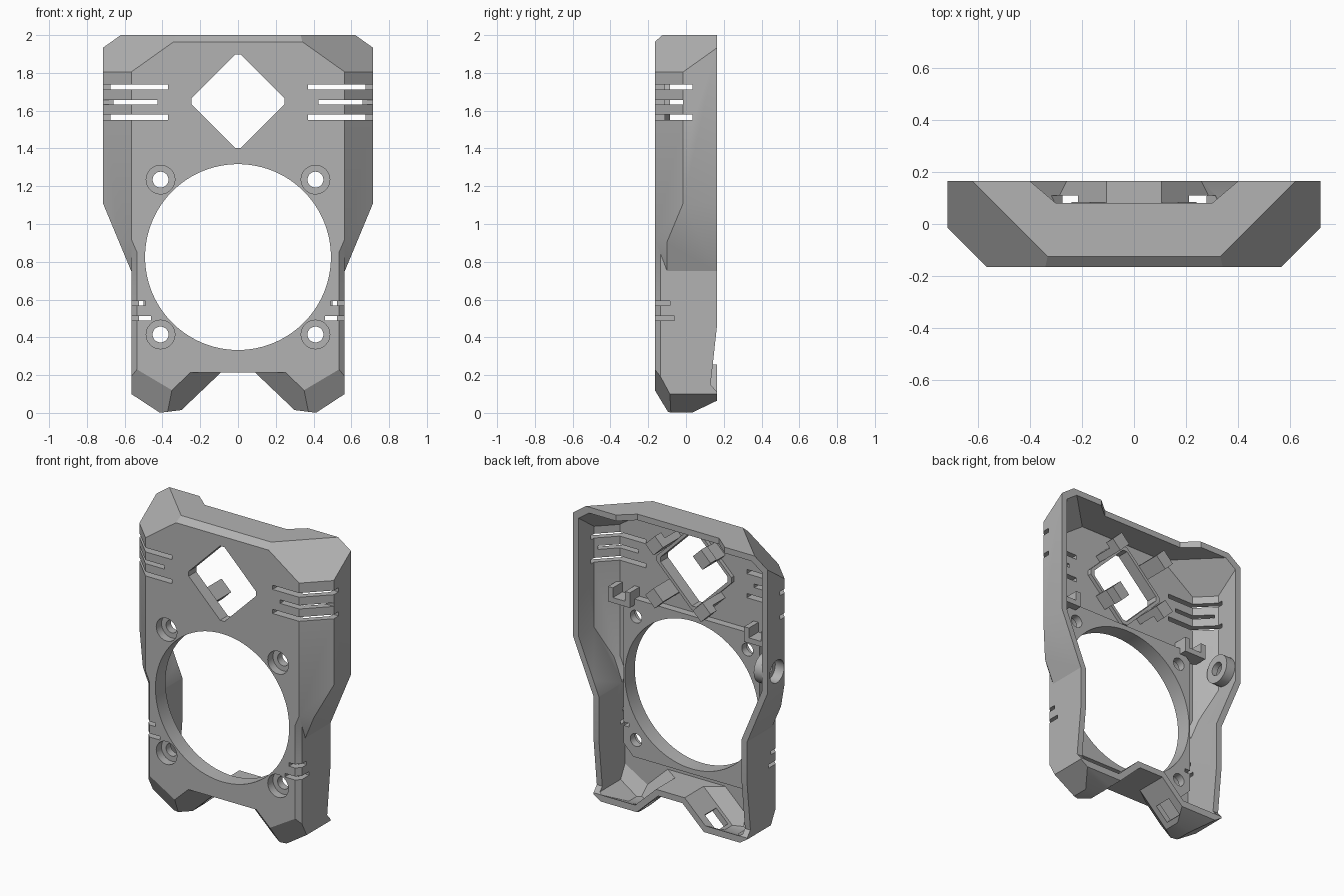
import bpy, bmesh, math
from mathutils import Vector, Matrix

cube = bpy.data.objects.get("Cube")
if cube:
    bpy.data.objects.remove(cube, do_unlink=True)

grey = bpy.data.materials.new("plain grey")
grey.use_nodes = True
COLOUR = (0.45, 0.45, 0.45, 1)
grey.diffuse_color = COLOUR
grey.node_tree.nodes["Principled BSDF"].inputs["Base Color"].default_value = COLOUR

WALL, PLATE, FRONT, BACK = 0.04, 0.055, -0.165, 0.165


def finish(bm, name):
    bmesh.ops.recalc_face_normals(bm, faces=bm.faces)
    mesh = bpy.data.meshes.new(name)
    bm.to_mesh(mesh)
    bm.free()
    mesh.materials.append(grey)
    obj = bpy.data.objects.new(name, mesh)
    bpy.context.collection.objects.link(obj)
    return obj


def convex(name, planes, inner):
    """Solid bounded by planes (normal, distance, wall); inner moves each plane in by its wall."""
    sides = []
    for n, d, wall in planes:
        n = Vector(n)
        sides.append((n.normalized(), d / n.length - (wall if inner else 0)))
    corners = []
    for i, (a, da) in enumerate(sides):
        for j, (b, db) in enumerate(sides[:i]):
            for c, dc in sides[:j]:
                m = Matrix((a, b, c))
                if abs(m.determinant()) < 1e-4:
                    continue
                p = m.inverted() @ Vector((da, db, dc))
                inside = all(n.dot(p) < d + 1e-5 for n, d in sides)
                if inside and all((p - q).length > 1e-4 for q in corners):
                    corners.append(p)
    bm = bmesh.new()
    verts = [bm.verts.new(p) for p in corners]
    bmesh.ops.convex_hull(bm, input=verts)
    bmesh.ops.dissolve_limit(bm, angle_limit=0.01, verts=bm.verts, edges=bm.edges)
    return finish(bm, name)


def prism(name, pts, axis, lo, hi):
    """Extrude a 2D outline along x, y or z."""
    place = {"x": lambda a, b, c: (c, a, b), "y": lambda a, b, c: (a, c, b),
             "z": lambda a, b, c: (a, b, c)}[axis]
    bm = bmesh.new()
    near, far = [[bm.verts.new(place(a, b, c)) for a, b in pts] for c in (lo, hi)]
    bm.faces.new(near)
    bm.faces.new(far)
    for i in range(len(pts)):
        bm.faces.new((near[i - 1], near[i], far[i], far[i - 1]))
    return finish(bm, name)


def circle(x, z, r, n=32):
    return [(x + r * math.cos(i * math.tau / n), z + r * math.sin(i * math.tau / n)) for i in range(n)]


def box(name, x0, x1, y0, y1, z0, z1):
    return prism(name, [(x0, y0), (x1, y0), (x1, y1), (x0, y1)], "z", z0, z1)


def combine(target, other, op):
    mod = target.modifiers.new("combine", "BOOLEAN")
    mod.object, mod.operation, mod.solver = other, op, "EXACT"
    bpy.context.view_layer.objects.active = target
    bpy.ops.object.modifier_apply(modifier=mod.name)
    bpy.data.objects.remove(other, do_unlink=True)


def flip(planes):
    return [((-n[0], n[1], n[2]), d, w) for n, d, w in planes]


# Bounding planes of the shell
ends = [((0, -1, 0), -FRONT, PLATE), ((0, 1, 0), BACK, -0.1)]
upper_side = [((1, 0, 0), 0.715, WALL), ((1, -1, 0), 0.73, WALL), ((1, -1, 1.406), 3.268, WALL),
              ((1, 0, -0.4167), 0.2525, WALL), ((1, -1.12, -0.43), 0.354, WALL)]
upper = ends + upper_side + flip(upper_side) + [
    ((0, 0, 1), 2, WALL), ((0, -0.875, 1), 2.109, WALL), ((0, 0, -1), -0.75, -0.05)]
lower_side = [((1, 0, 0), 0.565, WALL), ((1, -1, 0), 0.7, WALL), ((0.32, -1, -0.54), 0.212, WALL)]
lower = ends + lower_side + flip(lower_side) + [((0, 0, -1), -0.215, WALL), ((0, 0, 1), 0.92, -0.02)]
foot = ends + lower_side + [
    ((-1, -1.4, -1.05), -0.245, WALL), ((-1, 0, -1.05), -0.315, WALL), ((0.655, 0, -1), 0.27, WALL),
    ((-0.125, 0, -1), -0.0525, WALL), ((0, 0.48, -1), 0.014, WALL), ((0, 0, 1), 0.4, -0.05)]


def merged(name, inner):
    whole = convex(name, upper, inner)
    for body in (lower, foot, flip(foot)):
        combine(whole, convex("body", body, inner), "UNION")
    return whole


# Hollow shell, open at the back
shell = merged("shell", False)
combine(shell, merged("cavity", True), "DIFFERENCE")

# Fan pad with clipped corners and the rim of the diamond window
w, z0, z1, c = 0.5, 0.3, 1.35, 0.07
pad = [(-w + c, z0), (w - c, z0), (w, z0 + c), (w, z1 - c), (w - c, z1), (-w + c, z1),
       (-w, z1 - c), (-w, z0 + c)]
combine(shell, prism("fan_pad", pad, "y", -0.14, -0.06), "UNION")


def diamond(r, clip):
    pts = [(clip, r), (r, clip), (r, -clip), (clip, -r), (-clip, -r), (-r, -clip), (-r, clip), (-clip, r)]
    return [(x, z + 1.65) for x, z in pts]


combine(shell, prism("window_rim", diamond(0.275, 0.018), "y", -0.14, -0.085), "UNION")

# Cable boss on the right wall
combine(shell, prism("cable_boss", circle(0.065, 1.22, 0.095), "x", -0.685, -0.61), "UNION")

# Openings
cuts = [prism("fan_hole", circle(0, 0.825, 0.492, 96), "y", -0.3, 0.1),
        prism("window", diamond(0.247, 0.016), "y", -0.3, 0.1),
        prism("cable_hole", circle(0.065, 1.22, 0.045), "x", -0.8, -0.5),
        prism("cable_recess", circle(0.065, 1.22, 0.075), "x", -0.8, -0.65),
        prism("top_notch", [(-0.4, BACK), (-0.3, 0.08), (0.3, 0.08), (0.4, BACK), (0.4, 0.3), (-0.4, 0.3)],
              "z", 1.85, 2.1)]
slots = [(1.725, 0.014, 0.37, 0.035), (1.645, 0.012, 0.425, -0.015), (1.565, 0.014, 0.37, 0.035),
         (0.58, 0.012, 0.49, -0.085), (0.5, 0.012, 0.46, -0.06)]
for s in (-1, 1):
    for z in (0.415, 1.235):
        cuts.append(prism("screw_hole", circle(s * 0.41, z, 0.042), "y", -0.3, 0.1))
        cuts.append(prism("screw_recess", circle(s * 0.41, z, 0.076), "y", -0.3, -0.11))
    for z, h, x, y in slots:
        cuts.append(box("slot", *sorted((s * x, s * 0.8)), -0.3, y, z - h, z + h))
    outline = [(0.13, 0.15), (BACK, 0.47), (0.2, 0.47), (0.2, 0.11), (BACK, 0.11)]
    cuts.append(prism("edge_relief", outline, "x", *sorted((s * 0.5, s * 0.6))))
    duct = box("duct", -0.065, 0.065, -0.06, 0.06, -0.06, 0.06)
    duct.data.transform(Matrix.Translation((s * 0.23, 0.05, 0.08)) @ Matrix.Rotation(math.pi / 4, 4, "Y"))
    cuts.append(duct)
for cut in cuts:
    combine(shell, cut, "DIFFERENCE")

# Spring clips around the window
for i in range(4):
    clip = prism("window_clip", [(0.205, -0.12), (0.25, -0.12), (0.25, 0.02), (0.29, 0.02),
                                 (0.29, 0.085), (0.205, 0.085)], "z", -0.05, 0.05)
    turn = Matrix.Rotation(math.pi / 4 + i * math.pi / 2, 4, "Y")
    clip.data.transform(Matrix.Translation((0, 0, 1.65)) @ turn)

# Cable hooks on both sides
for s in (-1, 1):
    hook = [(0.42, 1.31), (0.58, 1.31), (0.58, 1.41), (0.545, 1.41), (0.545, 1.345),
            (0.455, 1.345), (0.455, 1.41), (0.42, 1.41)]
    prism("cable_hook", [(s * x, z) for x, z in hook], "y", -0.115, -0.01)

bpy.ops.object.select_all(action="DESELECT")
shell.select_set(True)
bpy.context.view_layer.objects.active = shell
bpy.ops.object.shade_smooth_by_angle(angle=math.radians(30))
